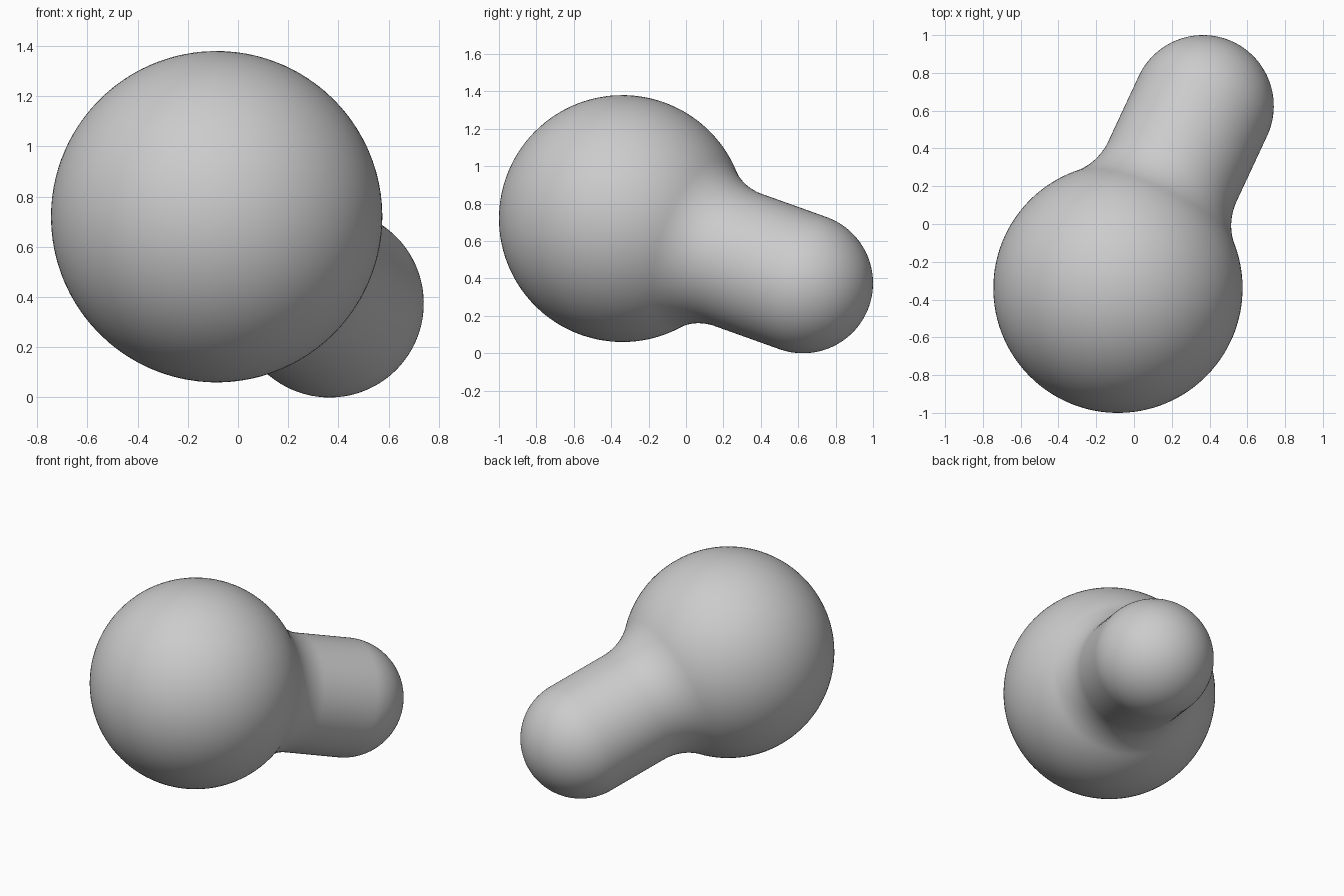
import bpy, bmesh
from math import sin, cos, pi, sqrt, atan2
from mathutils import Vector

if "Cube" in bpy.data.objects:
    bpy.data.objects.remove(bpy.data.objects["Cube"])

# Large ball, small rounded end, and the fillet blending neck into ball
BIG, R = Vector((-0.085, -0.34, 0.72)), 0.66
TIP, r = Vector((0.365, 0.625, 0.375)), 0.375
F = 0.39
axis = TIP - BIG
length = axis.length
rot = Vector((0, 0, 1)).rotation_difference(axis.normalized())

# Fillet circle tangent to both the ball and the straight neck
fh = r + F
ft = sqrt((R + F) ** 2 - fh ** 2)
touch = atan2(fh, ft)


def arc(ct, ch, rad, a0, a1, n):
    return [(ct + rad * cos(a0 + (a1 - a0) * i / n),
             ch + rad * sin(a0 + (a1 - a0) * i / n)) for i in range(n + 1)]


# Half profile as (distance along axis, radius)
profile = arc(0, 0, R, pi, touch, 48)
profile += arc(ft, fh, F, pi + touch, 1.5 * pi, 20)[1:]
profile += [(ft + (length - ft) * i / 8, r) for i in range(1, 8)]
profile += arc(length, 0, r, pi / 2, 0, 28)

# Revolve the profile around the axis
bm = bmesh.new()
verts = [bm.verts.new((max(h, 0), 0, t)) for t, h in profile]
edges = [bm.edges.new(pair) for pair in zip(verts, verts[1:])]
bmesh.ops.spin(bm, geom=verts + edges, cent=(0, 0, 0), axis=(0, 0, 1),
               angle=2 * pi, steps=96, use_duplicate=False)
bmesh.ops.remove_doubles(bm, verts=bm.verts, dist=1e-4)
bmesh.ops.recalc_face_normals(bm, faces=bm.faces)
for f in bm.faces:
    f.smooth = True

mesh = bpy.data.meshes.new("blended_body")
bm.to_mesh(mesh)
bm.free()
body = bpy.data.objects.new("blended_body", mesh)
bpy.context.collection.objects.link(body)
body.location = BIG
body.rotation_mode = 'QUATERNION'
body.rotation_quaternion = rot
